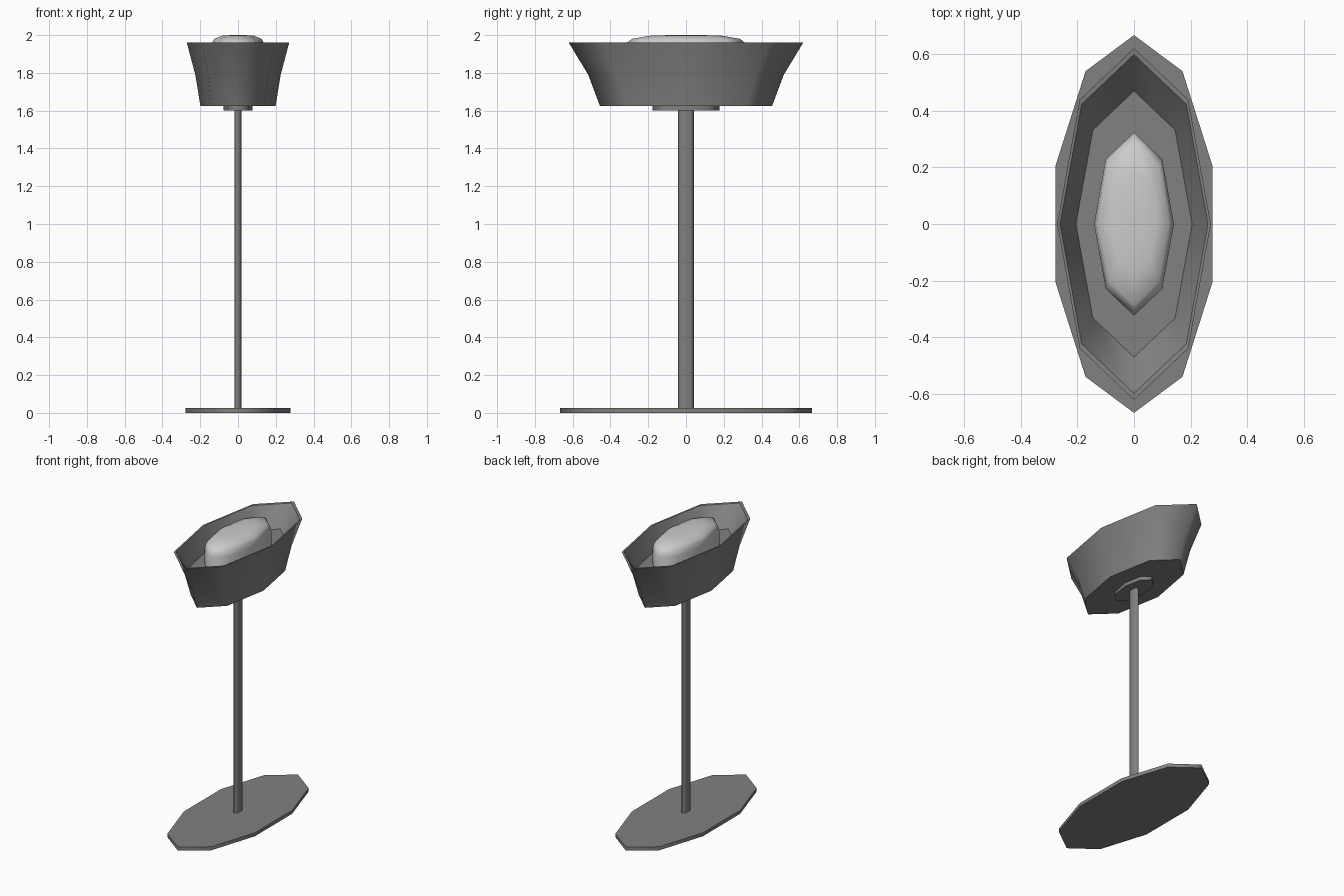
import bpy, bmesh, math

if "Cube" in bpy.data.objects:
    bpy.data.objects.remove(bpy.data.objects["Cube"])

STRETCH = 2.29  # every part is a turned shape stretched along y


def material(name, value):
    m = bpy.data.materials.new(name)
    m.diffuse_color = (value, value, value * 0.98, 1)
    m.use_nodes = True
    m.node_tree.nodes["Principled BSDF"].inputs["Base Color"].default_value = m.diffuse_color
    return m


DARK = material("dark_metal", 0.22)
LIGHT = material("frosted_white", 0.9)


def turned(name, profile, sides, sharp=(), mat=DARK):
    """Turn (radius, z) points about z; rings listed in sharp get hard edges."""
    bm = bmesh.new()
    rings = []
    for r, z in profile:
        ring = []
        for i in range(sides):
            a = math.tau * i / sides
            ring.append(bm.verts.new((r * math.sin(a), r * STRETCH * math.cos(a), z)))
        rings.append(ring)
    for lower, upper in zip(rings, rings[1:]):
        for i in range(sides):
            j = (i + 1) % sides
            bm.faces.new((lower[i], lower[j], upper[j], upper[i]))
    bm.faces.new(rings[0])
    bm.faces.new(rings[-1])
    bmesh.ops.recalc_face_normals(bm, faces=bm.faces[:])
    for f in bm.faces:
        f.smooth = True
    for k in sharp:
        for i in range(sides):
            bm.edges.get((rings[k][i], rings[k][(i + 1) % sides])).smooth = False
    mesh = bpy.data.meshes.new(name)
    bm.to_mesh(mesh)
    bm.free()
    mesh.materials.append(mat)
    obj = bpy.data.objects.new(name, mesh)
    bpy.context.collection.objects.link(obj)
    return obj


# Flat ten-sided foot plate
turned("base_plate", [(0.291, 0), (0.291, 0.025)], 10, (0, 1))

# Slim oval pole
turned("pole", [(0.0185, 0.02), (0.0185, 1.605)], 8, (0, 1))

# Collar under the shade
turned("collar", [(0.077, 1.6), (0.077, 1.63)], 8, (0, 1))

# Flared shade with a recessed inner floor
turned("shade", [(0.199, 1.625), (0.226, 1.79), (0.271, 1.96),
                 (0.261, 1.958), (0.205, 1.825)], 8, (0, 2, 3, 4))

# Rounded bulb standing on the floor
turned("bulb", [(0.141, 1.82), (0.141, 1.93), (0.136, 1.96), (0.125, 1.98),
                (0.08, 1.998), (0.03, 2.0)], 8, (0,), LIGHT)
